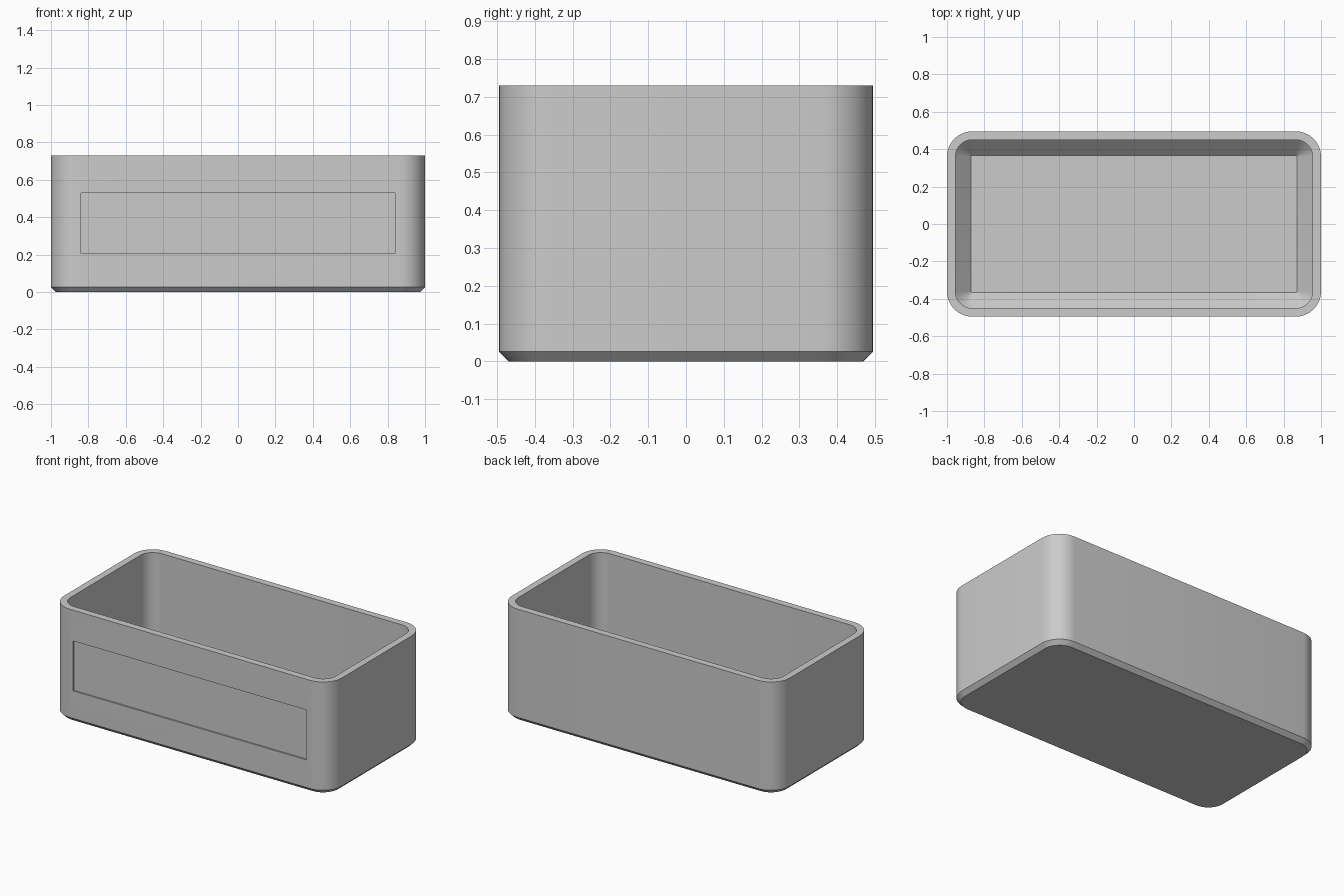
import bpy
import bmesh
from math import cos, sin, pi, radians

cube = bpy.data.objects.get("Cube")
if cube:
    bpy.data.objects.remove(cube, do_unlink=True)

# Overall dimensions
HALF_X, HALF_Y, HEIGHT, RADIUS = 1.0, 0.495, 0.73, 0.135
WALL, FLOOR = 0.045, 0.05
FOOT_BEVEL, FLOOR_BEVEL = 0.026, 0.083
PANEL_X, PANEL_LOW, PANEL_HIGH, PANEL_DEPTH = 0.84, 0.205, 0.53, 0.01
SEGMENTS = 10

grey = bpy.data.materials.new("plain grey")
grey.use_nodes = True
colour = (0.6, 0.6, 0.6, 1)
grey.diffuse_color = colour
grey.node_tree.nodes["Principled BSDF"].inputs["Base Color"].default_value = colour


def rounded_ring(bm, inset, z):
    """Rounded rectangle of vertices, offset inwards from the outer wall."""
    r = RADIUS - inset
    cx, cy = HALF_X - RADIUS, HALF_Y - RADIUS
    ring = []
    for corner, (sx, sy) in enumerate([(1, 1), (-1, 1), (-1, -1), (1, -1)]):
        for step in range(SEGMENTS + 1):
            a = (corner + step / SEGMENTS) * pi / 2
            ring.append(bm.verts.new((sx * cx + r * cos(a), sy * cy + r * sin(a), z)))
    return ring


# Tray shell: profile runs from the foot, up the outside, over the rim, down inside
profile = [
    (FOOT_BEVEL, 0),
    (0, FOOT_BEVEL),
    (0, HEIGHT),
    (WALL, HEIGHT),
    (WALL, FLOOR + FLOOR_BEVEL),
    (WALL + FLOOR_BEVEL, FLOOR),
]
bm = bmesh.new()
rings = [rounded_ring(bm, inset, z) for inset, z in profile]
for low, high in zip(rings, rings[1:]):
    for i in range(len(low)):
        j = (i + 1) % len(low)
        bm.faces.new((low[i], low[j], high[j], high[i]))
bm.faces.new(rings[0][::-1])
bm.faces.new(rings[-1])
bmesh.ops.recalc_face_normals(bm, faces=bm.faces)

# Shallow recessed panel in the flat front wall
front = min((f for f in bm.faces if f.normal.y < -0.999),
            key=lambda f: f.calc_center_median().y)
bmesh.ops.inset_individual(bm, faces=[front], thickness=0.01)
for v in front.verts:
    v.co.x = PANEL_X if v.co.x > 0 else -PANEL_X
    v.co.z = PANEL_HIGH if v.co.z > HEIGHT / 2 else PANEL_LOW
panel = bmesh.ops.extrude_discrete_faces(bm, faces=[front])["faces"][0]
bmesh.ops.translate(bm, verts=panel.verts, vec=(0, PANEL_DEPTH, 0))

mesh = bpy.data.meshes.new("open_tray")
bm.to_mesh(mesh)
bm.free()
mesh.materials.append(grey)
tray = bpy.data.objects.new("open_tray", mesh)
bpy.context.collection.objects.link(tray)

bpy.ops.object.select_all(action="DESELECT")
tray.select_set(True)
bpy.context.view_layer.objects.active = tray
bpy.ops.object.shade_smooth_by_angle(angle=radians(30))
